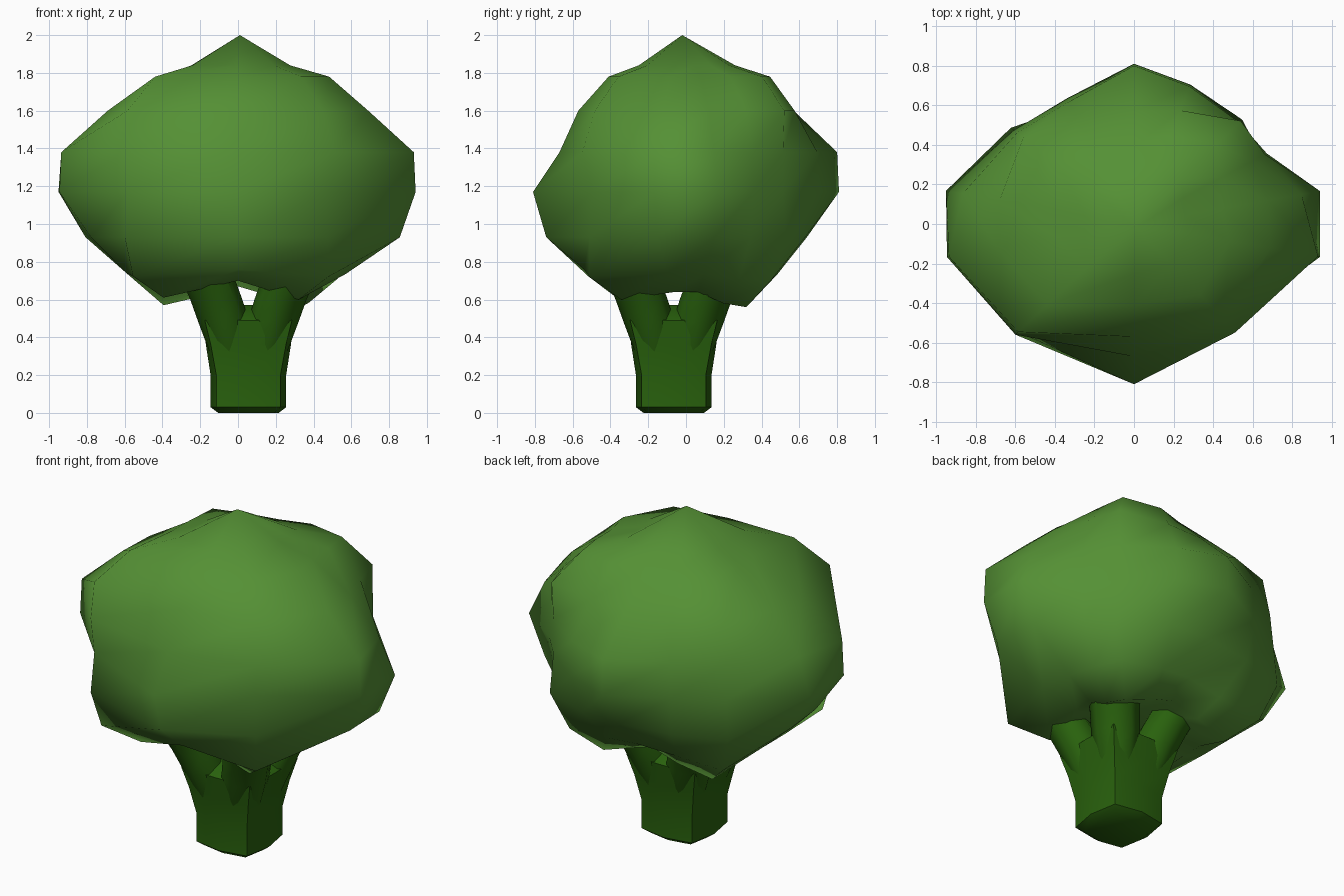
import bpy, bmesh, math

if "Cube" in bpy.data.objects:
    bpy.data.objects.remove(bpy.data.objects["Cube"])


def material(name, rgb):
    m = bpy.data.materials.new(name)
    m.diffuse_color = (*rgb, 1)
    m.use_nodes = True
    m.node_tree.nodes["Principled BSDF"].inputs["Base Color"].default_value = m.diffuse_color
    return m


def loft(name, rings, mat, angle, top=None, bottom=None):
    """Skin closed rings, ending in a fan to a point or in a flat cap."""
    bm = bmesh.new()
    rows = [[bm.verts.new(p) for p in ring] for ring in rings]
    n = len(rows[0])
    for a, b in zip(rows, rows[1:]):
        for i in range(n):
            j = (i + 1) % n
            bm.faces.new((a[i], a[j], b[j], b[i]))
    for row, tip in ((rows[0], bottom), (rows[-1], top)):
        if tip is None:
            bm.faces.new(row)
        else:
            v = bm.verts.new(tip)
            for i in range(n):
                bm.faces.new((row[i], row[(i + 1) % n], v))
    bmesh.ops.recalc_face_normals(bm, faces=bm.faces)
    mesh = bpy.data.meshes.new(name)
    bm.to_mesh(mesh)
    bm.free()
    mesh.materials.append(mat)
    ob = bpy.data.objects.new(name, mesh)
    bpy.context.collection.objects.link(ob)
    bpy.ops.object.select_all(action='DESELECT')
    ob.select_set(True)
    bpy.context.view_layer.objects.active = ob
    bpy.ops.object.shade_smooth_by_angle(angle=math.radians(angle))
    return ob


def octagon(x, y, z, r, diag=1.0):
    """Eight points; diag pushes the diagonal corners out."""
    pts = []
    for i in range(8):
        a, q = math.tau * i / 8, r * (diag if i % 2 else 1)
        pts.append((x + q * math.cos(a), y + q * math.sin(a), z))
    return pts


leaf = material("leaf_green", (0.09, 0.28, 0.035))
stalk = material("stalk_green", (0.022, 0.12, 0.004))

# Crown: lumpy closed head, radius per direction at each height
angles = [10, 28, 44, 68, 90, 118, 142, 170, 190, 223, 270, 313, 350]
levels = [
    (0.60, [.37, .42, .46, .36, .33, .38, .50, .42, .42, .54, .38, .47, .36]),
    (0.72, [.55, .60, .65, .52, .48, .51, .69, .60, .60, .76, .54, .70, .58]),
    (0.93, [.86, .73, .76, .68, .64, .67, .79, .82, .79, .82, .74, .70, .87]),
    (1.17, [.955, .76, .74, .76, .81, .72, .77, .965, .96, .80, .81, .68, .955]),
    (1.38, [.86, .75, .74, .75, .80, .70, .75, .88, .95, .82, .67, .75, .945]),
    (1.60, [.69, .68, .75, .62, .57, .60, .71, .69, .70, .80, .57, .66, .70]),
    (1.78, [.45, .50, .58, .48, .39, .40, .48, .40, .40, .60, .41, .49, .49]),
    (1.84, [.26, .28, .33, .28, .24, .24, .27, .25, .25, .33, .25, .28, .28]),
]
# The lower rim dips and arches between the lobes
rim = [.04, -.02, -.04, .03, .07, .02, -.03, .05, .05, .01, .10, .00, .04]
crown = []
for k, (z, radii) in enumerate(levels):
    drop = (1, .4)[k] if k < 2 else 0
    crown.append([(r * math.cos(math.radians(a)), r * math.sin(math.radians(a)), z + drop * d)
                  for a, r, d in zip(angles, radii, rim)])
loft("crown", crown, leaf, 60, top=(0.01, -0.02, 2.0), bottom=(0.04, -0.05, 0.74))

# Stem: rounded-square trunk with a chamfered foot, sinking between the branches
CX, CY = 0.055, -0.065
profile = [(0, .16, 1.2), (.03, .2, 1.2), (.2, .2, 1.2), (.36, .225, 1.25),
           (.49, .24, 1.36), (.57, .12, 1.4)]
loft("stem", [octagon(CX, CY, *p) for p in profile], stalk, 45)

# Four branches spreading diagonally into the crown
path = [(.2, .09, .06), (.36, .105, .115), (.48, .13, .135), (.60, .17, .138), (.80, .25, .145)]
for i, (sx, sy) in enumerate([(1, 1), (-1, 1), (-1, -1), (1, -1)]):
    loft(f"branch_{i + 1}",
         [octagon(CX + sx * d, CY + sy * d, z, r) for z, d, r in path], stalk, 50)
